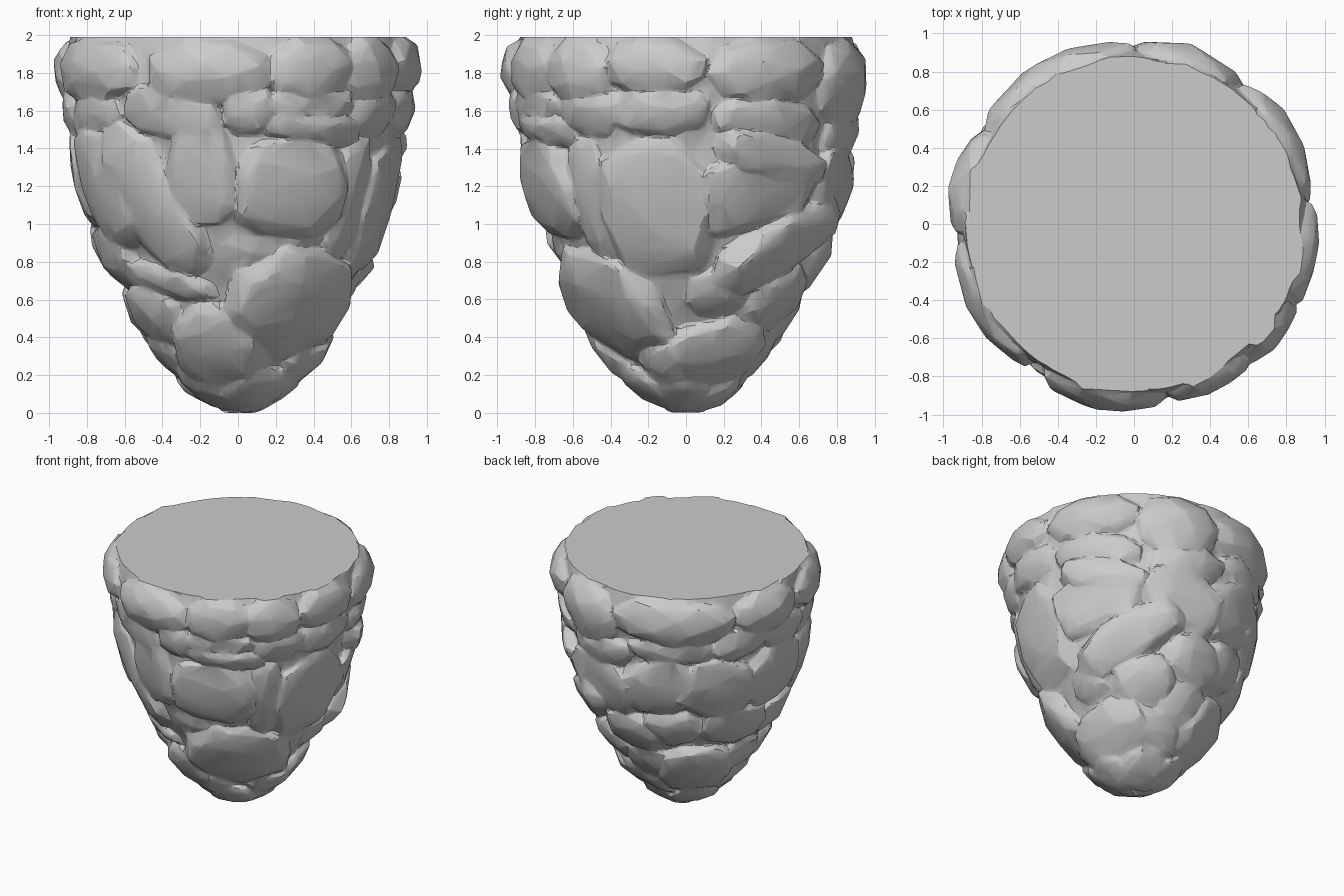
import bpy, bmesh, math, random

if "Cube" in bpy.data.objects:
    bpy.data.objects.remove(bpy.data.objects["Cube"])

random.seed(11)
TOP = 1.99

# Outer envelope of the rock mass: (height, radius)
PROFILE = [(0, .12), (.05, .21), (.12, .29), (.27, .42), (.4, .51), (.6, .63), (.8, .725),
           (1.0, .815), (1.25, .88), (1.5, .93), (1.7, .965), (1.85, .985), (2.0, .955)]


def radius(z):
    z = max(0, min(2.0, z))
    for (z0, r0), (z1, r1) in zip(PROFILE, PROFILE[1:]):
        if z <= z1:
            return r0 + (r1 - r0) * (z - z0) / (z1 - z0)
    return PROFILE[-1][1]


def finish(bm, name):
    bmesh.ops.recalc_face_normals(bm, faces=bm.faces[:])
    mesh = bpy.data.meshes.new(name)
    bm.to_mesh(mesh)
    bm.free()
    ob = bpy.data.objects.new(name, mesh)
    bpy.context.collection.objects.link(ob)
    return ob


def rock(name, deg, z0, hw, hh, tilt=0, out=0.0, bend=False, depth=.2, p=3.2, top=TOP):
    """Faceted stone hugging the envelope; angle 0 is the front, 90 the right side."""
    a0, t = math.radians(deg), math.radians(tilt)
    hw, hh = hw * 1.12 + .01, hh * 1.08 + .01
    bm = bmesh.new()
    for s, n in ((.3, 3), (.7, 7), (.88, 9), (1.0, 11)):
        phase = random.random() * 6.28
        for i in range(n):
            ang = phase + 2 * math.pi * i / n + random.uniform(-.15, .15)
            c, q = math.cos(ang), math.sin(ang)
            k = s / (abs(c) ** p + abs(q) ** p) ** (1 / p) * random.uniform(.95, 1.03)
            u, v = k * c * hw, k * q * hh
            u, v = u * math.cos(t) - v * math.sin(t), u * math.sin(t) + v * math.cos(t)
            d = depth * ((max(0, 1 - s ** p)) ** (1 / p) - 1) + out + random.uniform(-.01, .015)
            z = max(0, z0 + v)
            r = max(.02, radius(z) + d)
            z = min(z, top)
            if bend:
                a = a0 + u / radius(z0)
                x, y = r * math.sin(a), -r * math.cos(a)
            else:
                x = r * math.sin(a0) + u * math.cos(a0)
                y = -r * math.cos(a0) + u * math.sin(a0)
            bm.verts.new((x, y, z))
    # Root of the stone, buried in the core
    r = radius(z0) * .55
    bm.verts.new((r * math.sin(a0), -r * math.cos(a0), min(z0 + .05, top - .05)))
    hull = bmesh.ops.convex_hull(bm, input=bm.verts[:])
    loose = {g for g in hull["geom_interior"] + hull["geom_unused"]
             if isinstance(g, bmesh.types.BMVert)}
    bmesh.ops.delete(bm, geom=list(loose), context='VERTS')
    return finish(bm, name)


# Solid core with the flat top
bm = bmesh.new()
N, rings = 40, []
for z in (.04, .15, .3, .5, .7, .9, 1.1, 1.3, 1.5, 1.7, 1.88, TOP):
    inset = .08
    ring = []
    for i in range(N):
        a = 2 * math.pi * i / N
        r = max(.05, radius(z) - inset + random.uniform(-.012, .012))
        ring.append(bm.verts.new((r * math.sin(a), -r * math.cos(a), z)))
    rings.append(ring)
for lo, hi in zip(rings, rings[1:]):
    for i in range(N):
        bm.faces.new((lo[i], lo[(i + 1) % N], hi[(i + 1) % N], hi[i]))
bm.faces.new(rings[0])
bm.faces.new(rings[-1])
core = finish(bm, "core")

# Rim stones: angle, height, half width, half height
for a, z, w, h in [(-10, 1.80, .36, .18), (26, 1.82, .26, .17), (51, 1.81, .23, .18),
                   (79, 1.84, .30, .15), (120, 1.81, .37, .17), (161, 1.74, .33, .24),
                   (-151, 1.79, .48, .19), (-104, 1.81, .30, .18), (-60, 1.81, .40, .18)]:
    rock("rim_stone", a, z, w, h, 0, .005, True, .15, 2.6)

# Thin band of stones under the rim: angle, height, half width, half height, tilt
for a, z, w, h, t in [(-62, 1.57, .27, .12, 8), (-24, 1.58, .30, .13, -8), (26, 1.63, .30, .08, 0),
                      (28, 1.51, .32, .08, -5), (55, 1.6, .2, .13, 0), (80, 1.6, .28, .13, 0),
                      (122, 1.54, .36, .12, -6), (168, 1.47, .32, .13, 8), (-152, 1.57, .36, .11, 0),
                      (-118, 1.6, .24, .13, 15), (-90, 1.58, .24, .13, -5), (4, 1.6, .14, .12, 0)]:
    rock("band_stone", a, z, w, h, t, -.015, True, .12, 2.8)

# Large slabs of the middle: angle, height, half width, half height, tilt, outward shift
for a, z, w, h, t, o in [(-38, 1.13, .19, .45, 24, -.02), (-14, 1.27, .18, .28, 5, -.02),
                         (22, 1.19, .30, .26, -8, -.015), (77, 1.08, .28, .38, 3, -.03),
                         (50, 1.14, .13, .33, 4, -.03), (-62, 1.20, .19, .34, 18, 0),
                         (120, 1.20, .33, .22, 18, -.03), (125, 1.34, .32, .11, -15, 0),
                         (138, .90, .38, .16, 30, .01), (166, 1.18, .29, .23, -20, -.01),
                         (-158, 1.25, .28, .23, 28, 0), (-128, 1.22, .28, .25, -28, 0),
                         (-94, 1.25, .26, .26, 12, -.01)]:
    rock("slab", a, z, w, h, t, o, depth=.17, p=3.6)

# Rounder boulders of the lower half
for a, z, w, h, t, o in [(35, .59, .35, .30, -8, .0), (-18, .34, .22, .24, 8, .02),
                         (-60, .52, .21, .18, 0, .0), (-42, .70, .27, .09, -12, -.02),
                         (-78, .83, .24, .17, 10, .01), (108, .64, .16, .13, 0, -.01),
                         (112, .31, .28, .18, 12, .01), (0, .84, .22, .15, 15, -.06),
                         (148, .60, .22, .17, 15, .02), (180, .80, .24, .18, -15, .02),
                         (-154, .87, .22, .18, 15, .01), (-115, .88, .26, .19, -15, .02),
                         (-136, .45, .26, .24, 0, .03), (-176, .48, .20, .20, 5, .0),
                         (-98, .50, .21, .18, -8, .0), (158, .30, .22, .16, -10, .0),
                         (78, .24, .18, .11, -20, -.02), (-82, .30, .20, .13, 15, .0)]:
    rock("boulder", a, z, w, h, t, o, depth=.2, p=2.6)

# Small stones of the tip
for a, z, w, h in [(25, .13, .16, .11), (85, .11, .13, .11), (160, .11, .15, .11),
                   (-130, .14, .17, .11), (-55, .15, .13, .10)]:
    rock("tip_stone", a, z, w, h, out=.0, depth=.14, p=2.4)

# Fuse all stones into one carved mass, then reduce it to broad facets
bpy.ops.object.select_all(action='SELECT')
bpy.context.view_layer.objects.active = core
bpy.ops.object.join()
core.name = "rock_mass"
m = core.modifiers.new("fuse", 'REMESH')
m.mode, m.voxel_size = 'VOXEL', .012
m = core.modifiers.new("soften", 'SMOOTH')
m.factor, m.iterations = .5, 3
m = core.modifiers.new("facet", 'DECIMATE')
m.ratio = .04
bpy.ops.object.convert(target='MESH')
for v in core.data.vertices:
    if v.co.z > TOP - .012:
        v.co.z = TOP
bpy.ops.object.shade_smooth_by_angle(angle=math.radians(20))
